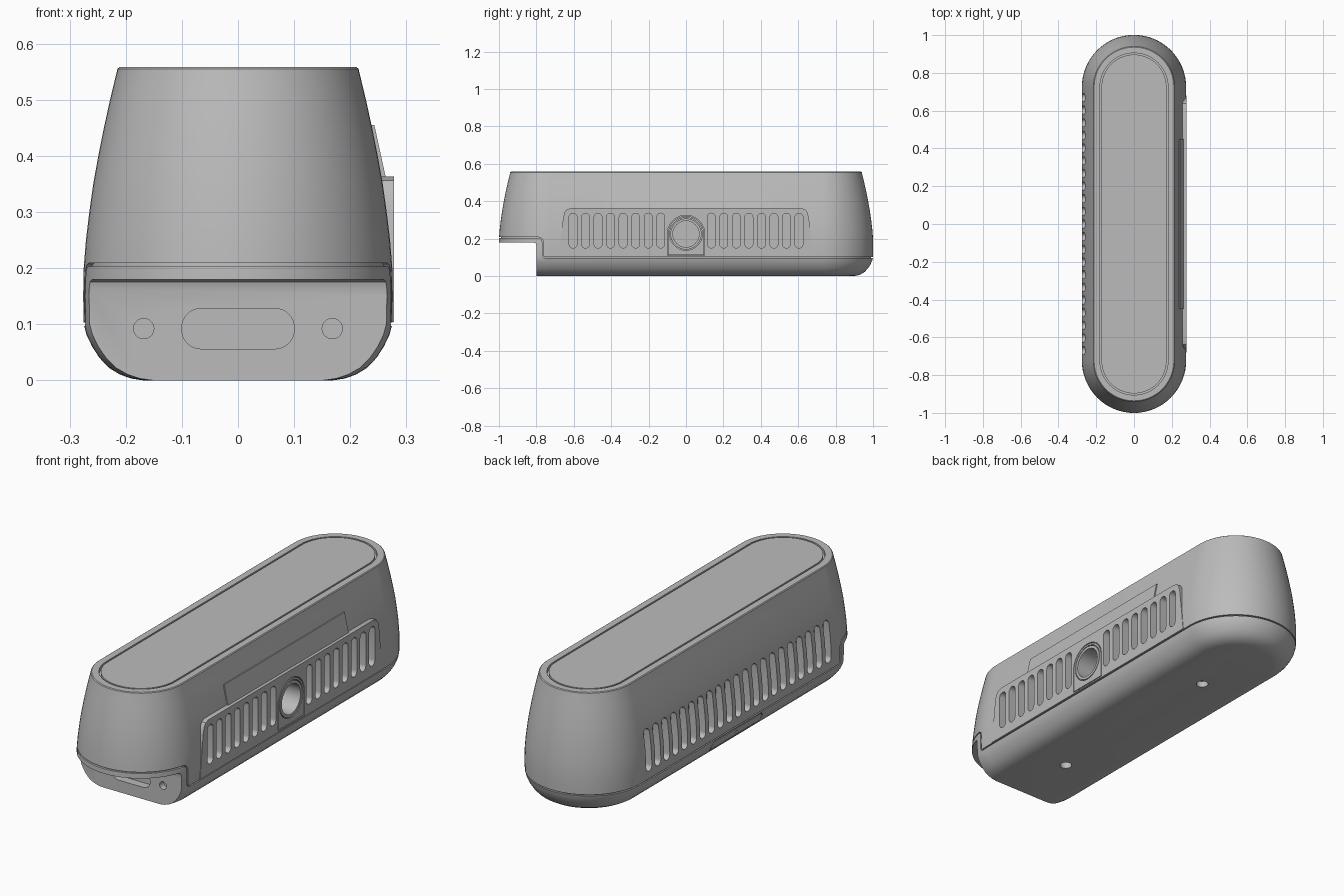
import bpy, bmesh, math

cube = bpy.data.objects.get("Cube")
if cube:
    bpy.data.objects.remove(cube, do_unlink=True)

grey = bpy.data.materials.new("mid_grey")
grey.use_nodes = True
grey.diffuse_color = (0.5, 0.5, 0.5, 1)
grey.node_tree.nodes["Principled BSDF"].inputs["Base Color"].default_value = (0.5, 0.5, 0.5, 1)

HALF = 0.725      # straight half length of the stadium plan


def make(name, bm):
    bmesh.ops.recalc_face_normals(bm, faces=bm.faces)
    mesh = bpy.data.meshes.new(name)
    bm.to_mesh(mesh)
    bm.free()
    mesh.materials.append(grey)
    obj = bpy.data.objects.new(name, mesh)
    bpy.context.scene.collection.objects.link(obj)
    return obj


def place(u, v, axis, d):
    return {"x": (d, u, v), "y": (u, d, v), "z": (u, v, d)}[axis]


def prism(bm, outline, axis, a, b):
    lo, hi = [[bm.verts.new(place(u, v, axis, d)) for u, v in outline] for d in (a, b)]
    bm.faces.new(lo)
    bm.faces.new(hi)
    bridge(bm, lo, hi)


def bridge(bm, p, q):
    for i in range(len(p)):
        j = (i + 1) % len(p)
        bm.faces.new((p[i], p[j], q[j], q[i]))


def ring(bm, outer, inner, axis, a, b):
    loops = [[bm.verts.new(place(u, v, axis, d)) for u, v in pts]
             for pts, d in ((outer, a), (outer, b), (inner, b), (inner, a))]
    for k in range(4):
        bridge(bm, loops[k], loops[(k + 1) % 4])


def rounded(cu, cv, hu, hv, r, n=8):
    pts = []
    for k, (su, sv) in enumerate(((1, 1), (-1, 1), (-1, -1), (1, -1))):
        for i in range(n + 1):
            t = math.pi / 2 * (k + i / n)
            p = (cu + su * (hu - r) + r * math.cos(t), cv + sv * (hv - r) + r * math.sin(t))
            if not pts or math.dist(p, pts[-1]) > 1e-5:
                pts.append(p)
    if math.dist(pts[0], pts[-1]) < 1e-5:
        pts.pop()
    return pts


def circle(cu, cv, r):
    return rounded(cu, cv, r, r, r, 10)


def arch(r, base):
    top = [(r * math.cos(math.pi * i / 24), 0.225 + r * math.sin(math.pi * i / 24)) for i in range(25)]
    return top + [(-r, base), (r, base)]


def stadium_loft(name, profile, n=32):
    bm = bmesh.new()
    rings = []
    for r, z in profile:
        pts = []
        for end in (0, 1):
            for i in range(n + 1):
                t = math.pi * (end + i / n)
                pts.append((r * math.cos(t), (HALF if end == 0 else -HALF) + r * math.sin(t), z))
        rings.append([bm.verts.new(p) for p in pts])
    for p, q in zip(rings, rings[1:]):
        bridge(bm, p, q)
    bm.faces.new(rings[0])
    bm.faces.new(rings[-1])
    return make(name, bm)


def boolean(target, tool, op="DIFFERENCE"):
    mod = target.modifiers.new("cut", "BOOLEAN")
    mod.operation, mod.solver, mod.object = op, "EXACT", tool
    bpy.context.view_layer.objects.active = target
    bpy.ops.object.modifier_apply(modifier=mod.name)
    bpy.data.objects.remove(tool, do_unlink=True)


# Housing: rounded base, tapering sides, top panel outlined by a groove
side = [(0.17, 0), (0.19, 0.003), (0.21, 0.01), (0.23, 0.022), (0.247, 0.04), (0.26, 0.06),
        (0.27, 0.081), (0.275, 0.1), (0.276, 0.15), (0.275, 0.2), (0.271, 0.25), (0.265, 0.3),
        (0.258, 0.35), (0.249, 0.4), (0.239, 0.45), (0.228, 0.5), (0.216, 0.55)]
lid = [(0.215, 0.555), (0.211, 0.558), (0.18, 0.558), (0.18, 0.54), (0.172, 0.54), (0.172, 0.558)]
body = stadium_loft("housing", side + lid)

# Upright vent panel and sloping flap on the right side
bm = bmesh.new()
half = [(0.68, 0.104), (0.67, 0.2), (0.657, 0.31), (0.65, 0.34), (0.638, 0.356), (0.615, 0.363)]
prism(bm, half + [(-y, z) for y, z in reversed(half)], "x", 0.2, 0.278)
boolean(body, make("vent_panel", bm), "UNION")
bm = bmesh.new()
prism(bm, [(0.2, 0.34), (0.268, 0.34), (0.243, 0.455), (0.2, 0.455)], "y", -0.45, 0.45)
boolean(body, make("flap", bm), "UNION")

# Notch under the front end
bm = bmesh.new()
prism(bm, [(-1.2, -0.1), (-0.8, -0.1), (-0.8, 0.163), (-0.804, 0.175), (-0.816, 0.18), (-1.2, 0.18)],
      "x", -0.5, 0.5)
boolean(body, make("notch_cutter", bm))

# Shallow seam between base and upper shell, stepping up over the notch
path = [(1.1, 0.1), (-0.753, 0.1), (-0.762, 0.104), (-0.765, 0.113), (-0.765, 0.18),
        (-0.769, 0.194), (-0.778, 0.203), (-0.79, 0.206), (-1.1, 0.206)]
left_edge, right_edge = [], []
for i, (y, z) in enumerate(path):
    a, b = path[max(i - 1, 0)], path[min(i + 1, len(path) - 1)]
    d = math.dist(a, b)
    ny, nz = -(b[1] - a[1]) / d * 0.003, (b[0] - a[0]) / d * 0.003
    left_edge.append((y + ny, z + nz))
    right_edge.append((y - ny, z - nz))
bm = bmesh.new()
prism(bm, left_edge + right_edge[::-1], "x", -0.4, 0.4)
# Outline of the small cover on the left side
ring(bm, rounded(0, 0.066, 0.188, 0.026, 0.02), rounded(0, 0.066, 0.184, 0.022, 0.016), "x", -0.4, -0.2)
seam = make("seam_cutter", bm)
boolean(seam, stadium_loft("seam_core", [(r - 0.01, z) for r, z in side]))
boolean(body, seam)

# Vents, sockets and holes
bm = bmesh.new()
for i in range(8):
    for s in (-1, 1):
        prism(bm, rounded(s * (0.135 + 0.067 * i), 0.243, 0.021, 0.093, 0.021, 6), "x", 0.235, 0.32)
for i in range(-10, 11):
    prism(bm, rounded(0.067 * i, 0.238, 0.021, 0.098, 0.021, 6), "x", -0.32, -0.235)
prism(bm, circle(0, 0.225, 0.07), "x", 0.17, 0.32)
ring(bm, circle(0, 0.225, 0.087), circle(0, 0.225, 0.083), "x", 0.268, 0.32)
ring(bm, arch(0.1, 0.11), arch(0.096, 0.114), "x", 0.268, 0.32)
prism(bm, circle(0, 0.066, 0.007), "x", -0.32, -0.25)
prism(bm, rounded(0, 0.092, 0.1, 0.036, 0.034), "y", -0.85, -0.76)
for s in (-1, 1):
    prism(bm, circle(s * 0.168, 0.092, 0.018), "y", -0.85, -0.77)
    prism(bm, circle(0, s * 0.485, 0.027), "z", -0.1, 0.03)
boolean(body, make("opening_cutter", bm))

bpy.ops.object.select_all(action="DESELECT")
body.select_set(True)
bpy.context.view_layer.objects.active = body
bpy.ops.object.shade_smooth_by_angle(angle=math.radians(28))
